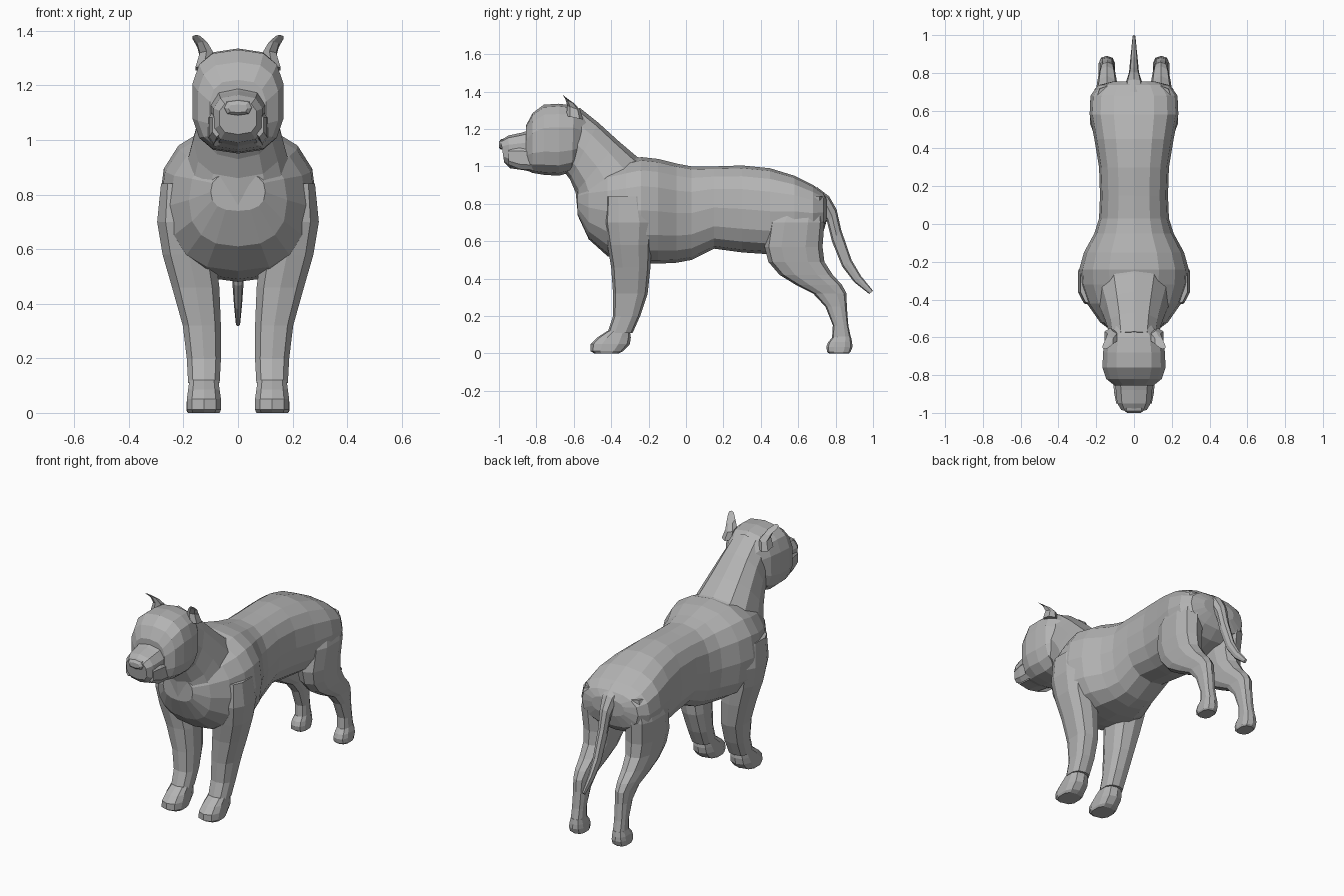
import bpy, bmesh, math

fur = bpy.data.materials.new("grey_fur")
fur.diffuse_color = (0.45, 0.45, 0.45, 1)


def finish(name, bm, mirror):
    bmesh.ops.recalc_face_normals(bm, faces=bm.faces[:])
    me = bpy.data.meshes.new(name)
    bm.to_mesh(me)
    bm.free()
    me.materials.append(fur)
    ob = bpy.data.objects.new(name, me)
    bpy.context.collection.objects.link(ob)
    if mirror:
        ob.modifiers.new("mirror", 'MIRROR')
    return ob


def loft(name, rings, sides=12, power=0.8, mirror=False):
    """Skin rings given as (y, z of one edge, y, z of the opposite edge, x centre, half width)."""
    bm = bmesh.new()
    loops = []
    for ya, za, yb, zb, cx, hw in rings:
        loop = []
        for i in range(sides):
            t = 2 * math.pi * i / sides
            c, s = math.cos(t), math.sin(t)
            u = math.copysign(abs(c) ** power, c)
            v = math.copysign(abs(s) ** power, s)
            loop.append(bm.verts.new((cx + hw * v,
                                      (ya + yb) / 2 + (ya - yb) / 2 * u,
                                      (za + zb) / 2 + (za - zb) / 2 * u)))
        loops.append(loop)
    for a, b in zip(loops, loops[1:]):
        for i in range(sides):
            j = (i + 1) % sides
            bm.faces.new((a[i], a[j], b[j], b[i]))
    bm.faces.new(loops[0])
    bm.faces.new(loops[-1])
    return finish(name, bm, mirror)


def limb(name, rows, **kw):
    """Leg rows: height, front y, back y, inner x, outer x."""
    return loft(name, [(f, z, b, z, (i + o) / 2, (o - i) / 2) for z, f, b, i, o in rows],
                sides=10, power=0.75, mirror=True)


# Torso: y, top z, bottom z, half width
torso = [(-0.58, 0.88, 0.74, 0.10), (-0.52, 0.95, 0.61, 0.18), (-0.42, 1.00, 0.52, 0.25),
         (-0.32, 1.03, 0.49, 0.285), (-0.24, 1.05, 0.48, 0.29), (-0.15, 1.04, 0.48, 0.265),
         (-0.05, 1.015, 0.485, 0.21), (0.03, 1.0, 0.50, 0.185), (0.15, 1.0, 0.56, 0.18),
         (0.30, 1.005, 0.54, 0.185), (0.45, 0.99, 0.53, 0.21), (0.58, 0.95, 0.57, 0.235),
         (0.68, 0.90, 0.60, 0.23), (0.735, 0.86, 0.65, 0.19), (0.755, 0.82, 0.72, 0.11)]
loft("torso", [(y, t, y, b, 0, w) for y, t, b, w in torso], sides=16, power=0.82)

# Neck, skull and muzzle
loft("neck", [(-0.12, 1.02, -0.50, 0.62, 0, 0.19), (-0.26, 1.05, -0.58, 0.76, 0, 0.19),
              (-0.36, 1.135, -0.59, 0.86, 0, 0.165), (-0.47, 1.235, -0.62, 0.93, 0, 0.14),
              (-0.57, 1.315, -0.65, 0.97, 0, 0.125)], sides=12, power=0.85)
loft("skull", [(-0.53, 1.27, -0.57, 1.02, 0, 0.11), (-0.60, 1.325, -0.61, 0.97, 0, 0.155),
               (-0.68, 1.335, -0.68, 0.95, 0, 0.167), (-0.76, 1.33, -0.76, 0.955, 0, 0.17),
               (-0.82, 1.285, -0.82, 0.965, 0, 0.15), (-0.855, 1.22, -0.855, 0.98, 0, 0.105)],
     sides=14, power=0.72)
loft("muzzle", [(-0.78, 1.21, -0.76, 0.96, 0, 0.11), (-0.88, 1.18, -0.87, 0.98, 0, 0.10),
                (-0.95, 1.165, -0.94, 0.99, 0, 0.093), (-0.99, 1.14, -0.972, 1.02, 0, 0.07)],
     sides=10, power=0.7)
loft("nose", [(-0.95, 1.155, -0.95, 1.09, 0, 0.055), (-0.99, 1.145, -0.99, 1.09, 0, 0.05),
              (-1.0, 1.13, -1.0, 1.10, 0, 0.035)], sides=8, power=0.7)
# Hanging lips beside the mouth
loft("jowl", [(-0.80, 1.10, -0.80, 0.98, 0.09, 0.025), (-0.89, 1.11, -0.89, 0.985, 0.088, 0.02),
              (-0.95, 1.10, -0.95, 1.01, 0.078, 0.018)], sides=6, mirror=True)
# Pricked ears curling outward
loft("ear", [(-0.64, 1.27, -0.55, 1.25, 0.125, 0.035), (-0.635, 1.325, -0.565, 1.30, 0.115, 0.028),
             (-0.645, 1.36, -0.595, 1.335, 0.13, 0.022), (-0.662, 1.385, -0.64, 1.365, 0.152, 0.016)],
     sides=6, mirror=True)

# Front legs with shoulders and paws
limb("front_leg", [(0.84, -0.43, -0.20, 0.12, 0.285), (0.70, -0.44, -0.17, 0.09, 0.30),
                   (0.58, -0.42, -0.185, 0.08, 0.28), (0.46, -0.40, -0.19, 0.065, 0.245),
                   (0.32, -0.39, -0.205, 0.06, 0.205), (0.20, -0.39, -0.245, 0.06, 0.19),
                   (0.11, -0.42, -0.285, 0.065, 0.185)])
limb("front_paw", [(0.12, -0.42, -0.30, 0.07, 0.18), (0.085, -0.475, -0.295, 0.065, 0.185),
                   (0.05, -0.51, -0.30, 0.06, 0.19), (0.012, -0.51, -0.335, 0.06, 0.19),
                   (0.0, -0.49, -0.36, 0.065, 0.185)])

# Hind legs with thighs, hocks and paws
limb("hind_leg", [(0.84, 0.52, 0.73, 0.09, 0.20), (0.70, 0.44, 0.74, 0.06, 0.235),
                  (0.57, 0.42, 0.73, 0.06, 0.225), (0.49, 0.44, 0.74, 0.07, 0.215),
                  (0.42, 0.50, 0.785, 0.08, 0.205), (0.365, 0.59, 0.835, 0.09, 0.195),
                  (0.32, 0.68, 0.858, 0.098, 0.185), (0.25, 0.745, 0.86, 0.102, 0.18),
                  (0.15, 0.785, 0.868, 0.105, 0.18), (0.07, 0.78, 0.885, 0.105, 0.18)])
limb("hind_paw", [(0.09, 0.785, 0.882, 0.105, 0.18), (0.06, 0.76, 0.888, 0.10, 0.188),
                  (0.035, 0.75, 0.89, 0.098, 0.19), (0.008, 0.755, 0.88, 0.098, 0.19),
                  (0.0, 0.765, 0.87, 0.102, 0.185)])

# Tail, tapering to a point
loft("tail", [(0.70, 0.89, 0.68, 0.80, 0, 0.06), (0.765, 0.84, 0.73, 0.76, 0, 0.045),
              (0.805, 0.77, 0.755, 0.70, 0, 0.033), (0.83, 0.66, 0.78, 0.60, 0, 0.026),
              (0.885, 0.50, 0.835, 0.465, 0, 0.021), (0.935, 0.415, 0.90, 0.38, 0, 0.015),
              (1.0, 0.335, 0.98, 0.318, 0, 0.008)], sides=8, power=0.9)
